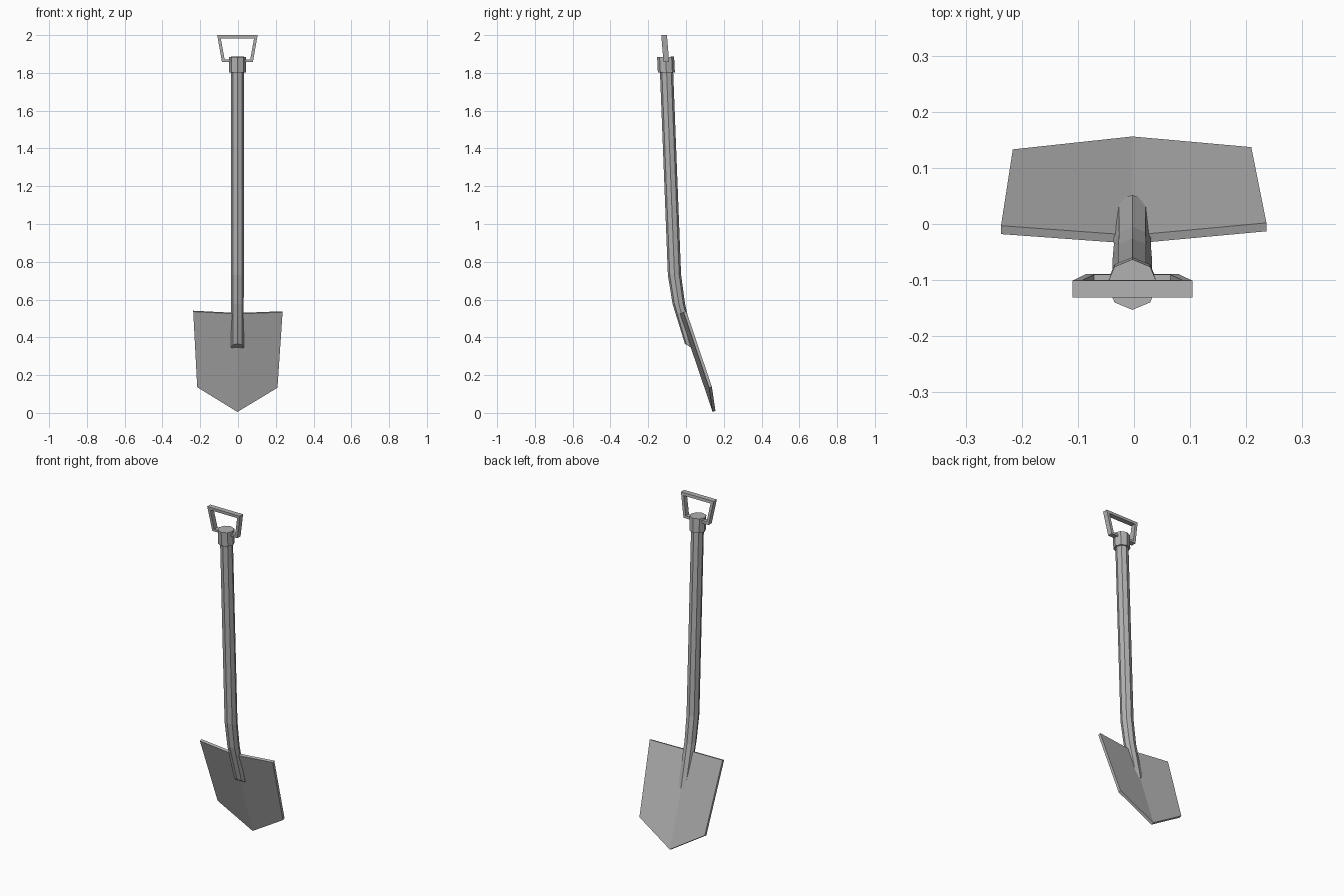
import bpy, bmesh, math
from mathutils import Vector

cube = bpy.data.objects.get("Cube")
if cube:
    bpy.data.objects.remove(cube, do_unlink=True)

grey = bpy.data.materials.new("plain_grey")
grey.use_nodes = True
grey.diffuse_color = (0.45, 0.45, 0.45, 1)
grey.node_tree.nodes["Principled BSDF"].inputs["Base Color"].default_value = (0.45, 0.45, 0.45, 1)

MID = -0.003  # x of the shaft's centre line


def finish(name, bm):
    bmesh.ops.recalc_face_normals(bm, faces=bm.faces)
    mesh = bpy.data.meshes.new(name)
    bm.to_mesh(mesh)
    bm.free()
    mesh.materials.append(grey)
    obj = bpy.data.objects.new(name, mesh)
    bpy.context.collection.objects.link(obj)
    return obj


def octagon_loft(name, stations):
    """Join octagons given as (y, z, radius, tilt in degrees), then cap both ends."""
    bm = bmesh.new()
    rings = []
    for y, z, r, tilt in stations:
        t = math.radians(tilt)
        ring = []
        for i in range(8):
            a = i * math.pi / 4
            across, along = r * math.sin(a), r * math.cos(a)
            ring.append(bm.verts.new((MID + across, y + along * math.cos(t), z + along * math.sin(t))))
        rings.append(ring)
    for low, high in zip(rings, rings[1:]):
        for i in range(8):
            j = (i + 1) % 8
            bm.faces.new((low[i], low[j], high[j], high[i]))
    bm.faces.new(rings[0])
    bm.faces.new(rings[-1])
    return finish(name, bm)


def prism(name, outlines, offset):
    """Extrude flat panels that share points into one solid."""
    bm = bmesh.new()
    for points in outlines:
        bm.faces.new([bm.verts.new(p) for p in points])
    bmesh.ops.remove_doubles(bm, verts=bm.verts, dist=1e-5)
    out = bmesh.ops.extrude_face_region(bm, geom=bm.faces[:], use_keep_orig=True)
    moved = [v for v in out["geom"] if isinstance(v, bmesh.types.BMVert)]
    bmesh.ops.translate(bm, verts=moved, vec=offset)
    return finish(name, bm)


# Shaft, bent near the blade, and the collar at its top
octagon_loft("shaft", [(0.023, 0.348, 0.034, -32), (-0.038, 0.577, 0.033, 0),
                       (-0.061, 0.73, 0.035, 2), (-0.105, 1.86, 0.035, 2)])
octagon_loft("collar", [(-0.104, 1.802, 0.045, 1), (-0.108, 1.885, 0.045, 1)])

# Pointed blade, folded along its middle
top, tip = (MID, -0.02, 0.529), (MID, 0.156, 0.01)
left_side = [(0.236, 0.002, 0.538), (0.209, 0.137, 0.138)]
right_side = [(-0.237, -0.003, 0.541), (-0.216, 0.133, 0.141)]
prism("blade", [[top, left_side[0], left_side[1], tip],
                [top, tip, right_side[1], right_side[0]]], Vector((0, -0.015, -0.005)))

# Grip frame: four mitred bars around a trapezoid
outer = [(-0.107, 2.0), (0.107, 2.0), (0.082, 1.858), (-0.082, 1.858)]
inner = [(-0.088, 1.983), (0.088, 1.983), (0.068, 1.872), (-0.068, 1.872)]


def grip_point(p):
    return (MID + p[0], -0.089 - (p[1] - 1.858) * 0.085, p[1])


bars = []
for i in range(4):
    j = (i + 1) % 4
    bars.append([grip_point(p) for p in (outer[i], outer[j], inner[j], inner[i])])
prism("grip", bars, Vector((0, -0.03, 0)))
